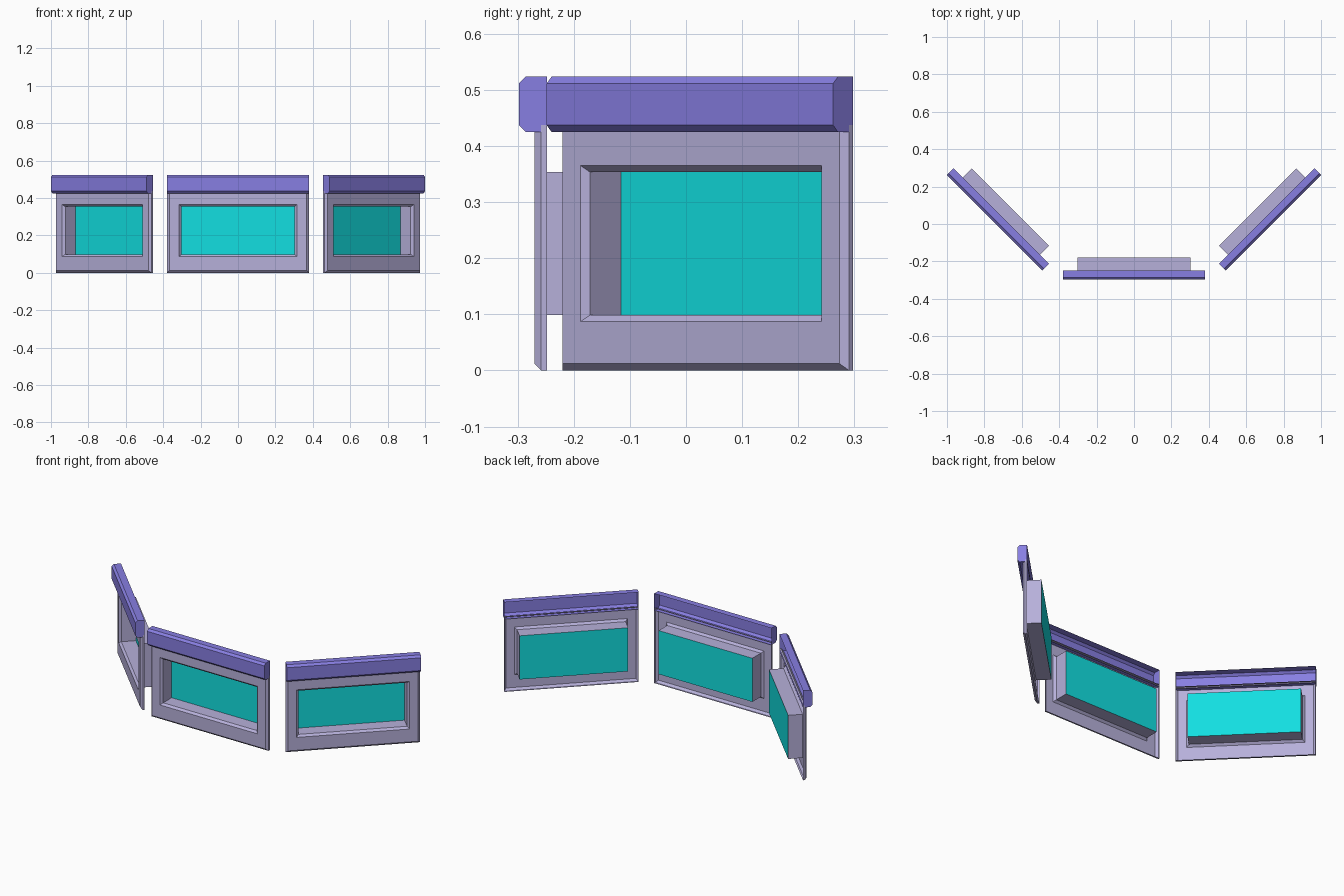
import bpy, math
from mathutils import Matrix

if "Cube" in bpy.data.objects:
    bpy.data.objects.remove(bpy.data.objects["Cube"])


def material(name, rgb):
    m = bpy.data.materials.new(name)
    m.diffuse_color = (*rgb, 1)
    m.use_nodes = True
    m.node_tree.nodes["Principled BSDF"].inputs["Base Color"].default_value = m.diffuse_color
    return m


LAVENDER = material("pale_lavender", (0.47, 0.435, 0.70))
PURPLE = material("purple", (0.245, 0.21, 0.76))
TEAL = material("teal", (0.006, 0.74, 0.75))


def add(name, verts, faces, mat, matrix):
    me = bpy.data.meshes.new(name)
    me.from_pydata([matrix @ Matrix.Translation(v).translation for v in verts], [], faces)
    me.materials.append(mat)
    me.update()
    ob = bpy.data.objects.new(name, me)
    bpy.context.collection.objects.link(ob)
    return ob


def rect(half, z0, z1, depth):
    return [(-half, depth, z0), (half, depth, z0), (half, depth, z1), (-half, depth, z1)]


def window(side, half, pane, matrix):
    # open-backed frame: bevelled rim, flat front, bevelled opening, deep recess
    c = 0.012
    loops = [rect(half, 0, 0.437, 0.050),
             rect(half, 0, 0.437, 0.040),
             rect(half - c, c, 0.425, 0.028),
             rect(pane + c, 0.087, 0.365, 0.028),
             rect(pane, 0.0985, 0.3535, 0.040),
             rect(pane, 0.0985, 0.3535, 0.118)]
    verts = [v for loop in loops for v in loop]
    faces = [(4 * i + k, 4 * i + (k + 1) % 4, 4 * i + 4 + (k + 1) % 4, 4 * i + 4 + k)
             for i in range(len(loops) - 1) for k in range(4)]
    add(side + "_frame", verts, faces, LAVENDER, matrix)

    # glass pane closing the back of the recess
    add(side + "_glass", loops[-1], [(0, 1, 2, 3)], TEAL, matrix)

    # header beam: bevelled profile, open at the back, capped ends
    prof = [(0.05, 0.425), (c, 0.425), (0, 0.437), (0, 0.5115), (c, 0.5235), (0.05, 0.5235)]
    n = len(prof)
    verts = [(x, y, z) for x in (-half, half) for y, z in prof]
    faces = [(i, n + i, n + i + 1, i + 1) for i in range(n - 1)]
    faces += [tuple(range(n)), tuple(reversed(range(n, 2 * n)))]
    add(side + "_header", verts, faces, PURPLE, matrix)


# centre window, then the two wings turned 45 degrees
window("centre", 0.379, 0.303, Matrix.Translation((0, -0.298, 0)))
for side, sgn in (("right", 1), ("left", -1)):
    turn = Matrix.Rotation(sgn * math.radians(45), 4, 'Z')
    window(side, 0.361, 0.292, turn @ Matrix.Translation((sgn * 0.532, -0.522, 0)))
